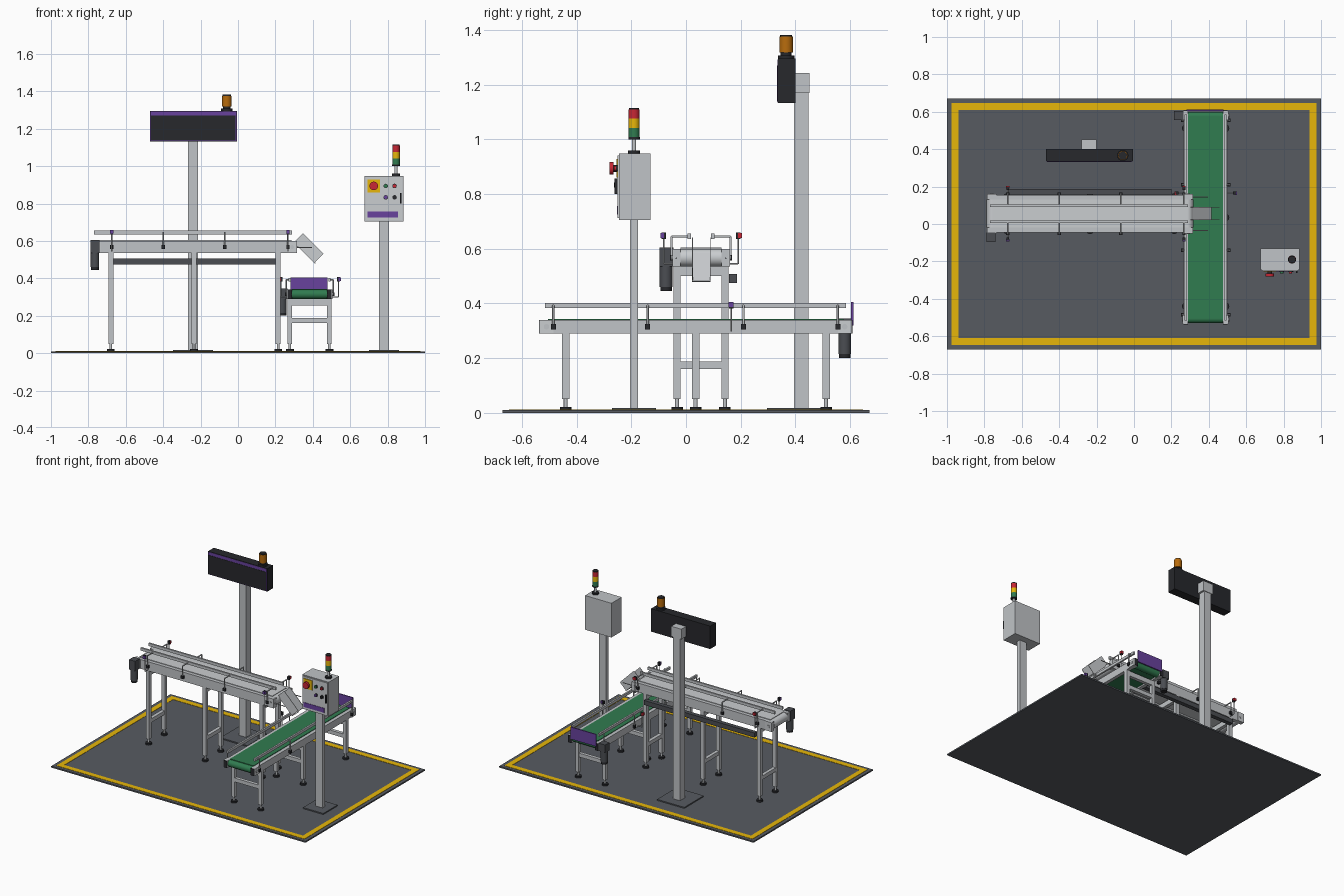
import bpy
from mathutils import Vector

default_cube = bpy.data.objects.get("Cube")
if default_cube:
    bpy.data.objects.remove(default_cube)


def material(name, *rgb):
    mat = bpy.data.materials.new(name)
    mat.use_nodes = True
    colour = (*rgb, 1)
    mat.diffuse_color = colour
    mat.node_tree.nodes["Principled BSDF"].inputs["Base Color"].default_value = colour
    return mat


aluminium = material("aluminium", .53, .55, .57)
pale_steel = material("pale steel", .59, .61, .63)
floor_grey = material("floor grey", .095, .105, .12)
motor_grey = material("motor grey", .07, .075, .085)
black = material("black", .02, .021, .025)
yellow = material("safety yellow", .8, .47, .003)
green = material("belt green", .03, .2, .08)
purple = material("purple", .14, .055, .34)
red = material("red", .58, .02, .035)
amber = material("amber", .48, .15, .004)


def box(name, xs, ys, zs, mat, turn=0):
    """Box from its lower and upper limits on each axis."""
    lows, highs = map(Vector, zip(xs, ys, zs))
    bpy.ops.mesh.primitive_cube_add(size=1, location=(lows + highs) / 2)
    obj = bpy.context.object
    obj.name = name
    obj.scale = highs - lows
    obj.rotation_euler.y = turn
    obj.data.materials.append(mat)
    return obj


def rod(name, start, end, radius, mat, sides=20):
    """Cylinder between two points."""
    start, end = Vector(start), Vector(end)
    axis = end - start
    bpy.ops.mesh.primitive_cylinder_add(vertices=sides, radius=radius, depth=axis.length,
                                        location=(start + end) / 2)
    obj = bpy.context.object
    obj.name = name
    obj.rotation_euler = axis.to_track_quat("Z", "Y").to_euler()
    obj.data.materials.append(mat)
    bpy.ops.object.shade_smooth_by_angle()
    return obj


def around(centre, half):
    return (centre - half, centre + half)


def conveyor(name, along_x, start, end, centre, half, bottom, top, legs, posts,
             rail_offset, rail_zs, rail_span, belt, motor_at):
    """Conveyor with u running along it and v running across it."""
    def block(part, us, vs, zs, mat):
        vs = sorted(centre + v for v in vs)
        return box(f"{name}_{part}", *((us, vs) if along_x else (vs, us)), zs, mat)

    def bar(part, first, last, radius, mat):
        ends = [(u, centre + v, z) if along_x else (centre + v, u, z)
                for u, v, z in (first, last)]
        return rod(f"{name}_{part}", *ends, radius, mat)

    inner = half - .025
    middle = (bottom + top) / 2
    radius = (top - bottom) / 2

    # Belt wrapped over end rollers
    block("belt", (start + .03, end - .03), (-inner, inner), (bottom + .01, top + .004), belt)
    for u in (start + .03, end - .03):
        bar("end_roller", (u, -inner, middle), (u, inner, middle), radius, belt)

    for side in (-1, 1):
        # Side frames with bearing plates
        block("side_frame", (start, end), (side * inner, side * half), (bottom, top), aluminium)
        for u in (start + .025, end - .025):
            block("bearing_plate", around(u, .025), (side * half, side * (half + .005)),
                  (bottom, top), pale_steel)
            bar("bearing", (u, side * half, middle), (u, side * (half + .009), middle),
                .01, aluminium)

        # Guide rail on clamped posts
        height = sum(rail_zs) / 2
        block("guide_rail", rail_span, around(side * rail_offset, .006), rail_zs, aluminium)
        for u in posts:
            edge = side * (half + .008)
            block("post_clamp", around(u, .009), (side * half, side * (half + .014)),
                  around(middle, .01), black)
            bar("guide_post", (u, edge, middle), (u, edge, height), .004, aluminium)
            bar("guide_arm", (u, edge, height), (u, side * rail_offset, height), .004, aluminium)

        # Legs on levelling feet
        for u in legs:
            v = side * (half - .0125)
            block("leg", around(u, .0135), around(v, .0125), (.05, bottom), aluminium)
            bar("foot_bolt", (u, v, .02), (u, v, .055), .007, aluminium)
            bar("foot_pad", (u, v, .01), (u, v, .022), .021, black)

    # Cross members between the legs
    for u in legs:
        for zs in ((bottom - .035, bottom), (.16, .187)):
            block("cross_member", around(u, .012), (-inner, inner), zs, aluminium)

    # Gear motor hanging beside the frame
    v = -half - .028
    block("gearbox", around(motor_at, .024), (-half - .052, -half), (bottom, top + .005), motor_grey)
    bar("motor", (motor_at, v, bottom - .075), (motor_at, v, bottom), .023, motor_grey)
    bar("motor_cap", (motor_at, v, bottom - .09), (motor_at, v, bottom - .075), .021, black)

    # Sensors on bent brackets
    def sensor(u, side, mat):
        out = side * (half + .036)
        low, high = bottom + .01, rail_zs[1] - .008
        bar("sensor_arm", (u, side * half, low), (u, out, low), .003, aluminium)
        bar("sensor_stem", (u, out, low), (u, out, high), .003, aluminium)
        block("sensor_body", around(u, .008), around(out, .008), around(high, .012), black)
        block("sensor_face", around(u, .009), (out, out + side * .013), around(high + .002, .009), mat)
    return sensor


# Floor slab with painted border
box("floor_slab", (-1, 1), (-.67, .67), (0, .01), floor_grey)
for side in (-1, 1):
    box("border_long", (-.975, .975), sorted((side * .61, side * .647)), (.01, .012), yellow)
    box("border_short", sorted((side * .938, side * .975)), (-.61, .61), (.01, .012), yellow)

# Raised steel conveyor
upper_sensor = conveyor("upper", True, -.785, .315, .055, .1, .535, .6, (-.68, -.235, .215),
                        (-.675, -.4, -.07, .267), .043, (.635, .655), (-.77, .29),
                        pale_steel, -.765)
for u in (-.675, .267):
    upper_sensor(u, -1, purple)
    upper_sensor(u, 1, red)
box("cable_tray", (-.67, .2), (.157, .187), (.475, .507), motor_grey)

# Low green conveyor
lower_sensor = conveyor("lower", False, -.535, .605, .383, .118, .29, .34, (-.44, .035, .512),
                        (-.485, -.14, .21, .555), .106, (.383, .402), (-.515, .585),
                        green, .58)
lower_sensor(.165, -1, red)
lower_sensor(.165, 1, purple)
box("end_stop", (.28, .478), (.604, .612), (.32, .405), purple)
for x in (.2775, .4885):
    for y in (-.535, .605):
        box("lower_frame_cap", around(x, .0125), around(y, .003), (.29, .34), black)

# Sloping chute tray between the conveyors
slope = .785
box("chute_floor", (.279, .436), (.022, .09), (.533, .539), pale_steel, slope)
for y in (.022, .087):
    box("chute_wall", (.301, .457), (y, y + .003), (.53, .595), pale_steel, slope)
for y in (-.035, .145):
    rod("chute_support", (.31, y, .565), (.395, y, .565), .003, aluminium)

# Sign mast
box("mast_base", (-.347, -.133), (.297, .515), (.01, .018), floor_grey)
box("mast", (-.267, -.213), (.395, .448), (.018, 1.18), aluminium)
box("mast_bracket", (-.28, -.2), (.395, .452), (1.17, 1.242), aluminium)

# Display sign with purple bezel
box("sign_case", (-.47, -.005), (.336, .4), (1.132, 1.295), black)
box("sign_bezel", (-.467, -.008), (.334, .336), (1.135, 1.292), purple)
box("sign_screen", (-.464, -.014), (.332, .334), (1.138, 1.27), black)

# Warning beacon
for part, low, high, radius, mat in (("base", 1.295, 1.307, .03, black),
                                     ("neck", 1.307, 1.318, .02, black),
                                     ("lens", 1.318, 1.376, .025, amber),
                                     ("cap", 1.376, 1.382, .022, black)):
    rod("beacon_" + part, (-.06, .366, low), (-.06, .366, high), radius, mat)

# Control cabinet on a pedestal
box("pedestal_base", (.7, .86), (-.27, -.11), (.01, .018), floor_grey)
box("pedestal", (.753, .807), (-.204, -.176), (.018, .71), aluminium)
box("cabinet", (.677, .885), (-.245, -.13), (.705, .948), aluminium)
box("cabinet_door", (.684, .878), (-.25, -.245), (.712, .941), pale_steel)
box("name_plate", (.693, .855), (-.253, -.25), (.725, .757), purple)
box("stop_plate", (.692, .76), (-.254, -.25), (.86, .928), yellow)
rod("stop_stem", (.726, -.254, .894), (.726, -.265, .894), .013, black)
rod("stop_button", (.726, -.265, .894), (.726, -.28, .894), .023, red)
for x, z, mat in ((.79, .894, green), (.837, .894, red), (.79, .833, purple), (.837, .833, black)):
    rod("button_ring", (x, -.25, z), (x, -.256, z), .012, black)
    rod("button", (x, -.256, z), (x, -.264, z), .009, mat)
box("door_handle", (.866, .875), (-.262, -.25), (.8, .857), black)

# Stack light
for part, low, high, radius, mat in (("base", .948, .96, .022, black),
                                     ("stem", .96, 1.002, .008, aluminium),
                                     ("collar", 1.0, 1.008, .021, black),
                                     ("green", 1.008, 1.041, .02, green),
                                     ("yellow", 1.041, 1.076, .02, yellow),
                                     ("red", 1.076, 1.109, .02, red),
                                     ("cap", 1.109, 1.115, .019, black)):
    rod("stack_light_" + part, (.845, -.19, low), (.845, -.19, high), radius, mat)
